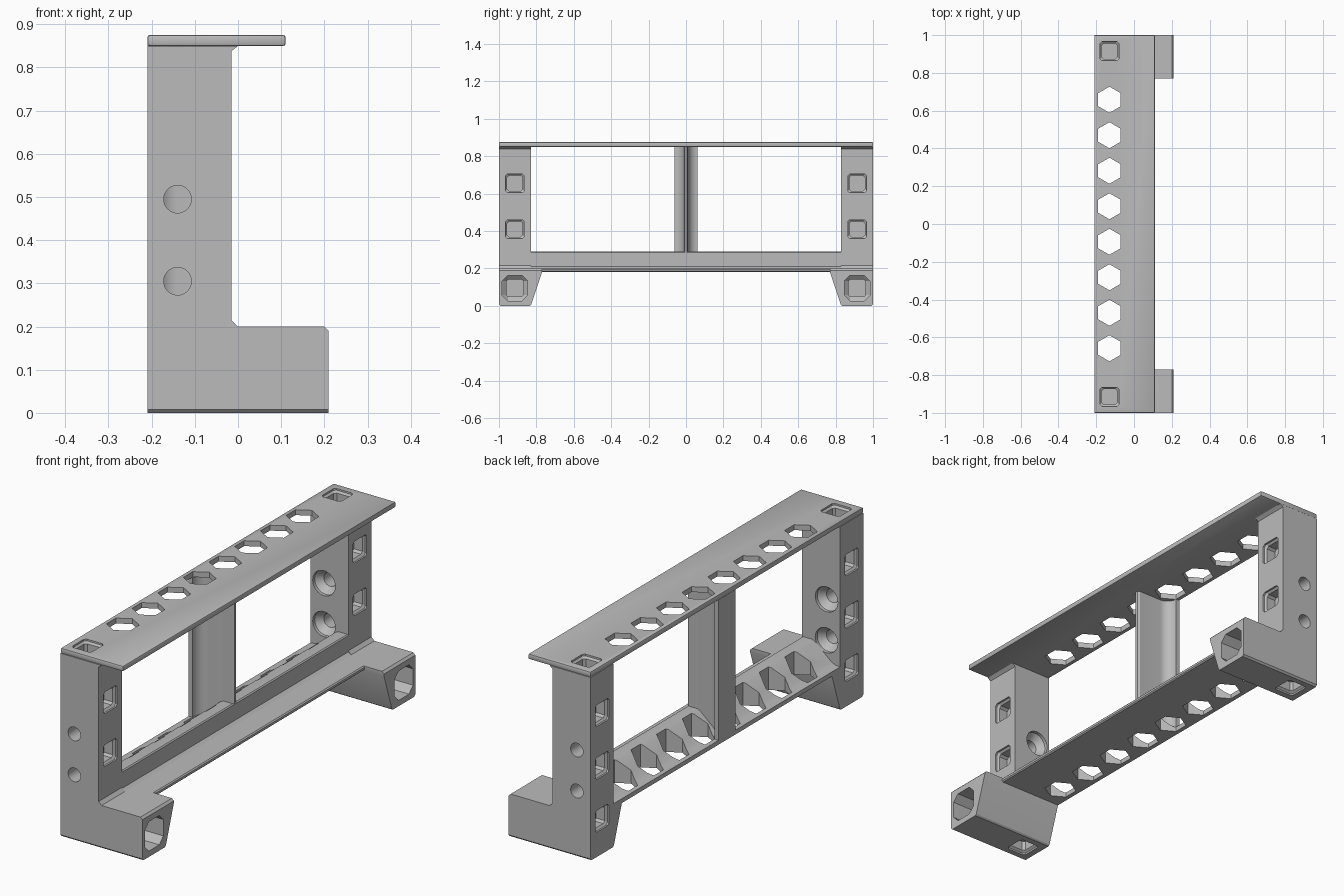
import bpy, bmesh, math

cube = bpy.data.objects.get("Cube")
if cube:
    bpy.data.objects.remove(cube, do_unlink=True)

grey = bpy.data.materials.new("plain grey")
grey.use_nodes = True
grey.diffuse_color = (0.5, 0.5, 0.5, 1)
grey.node_tree.nodes["Principled BSDF"].inputs["Base Color"].default_value = (0.5, 0.5, 0.5, 1)


def place(axis, u, v, d):
    return {"x": (d, u, v), "y": (u, d, v), "z": (u, v, d)}[axis]


def loft(name, axis, rings):
    """Skin a closed solid through (outline, depth) rings along an axis."""
    bm = bmesh.new()
    loops = [[bm.verts.new(place(axis, u, v, d)) for u, v in pts] for pts, d in rings]
    n = len(loops[0])
    bm.faces.new(loops[0])
    bm.faces.new(loops[-1])
    for a, b in zip(loops, loops[1:]):
        for i in range(n):
            j = (i + 1) % n
            bm.faces.new((a[i], a[j], b[j], b[i]))
    bmesh.ops.recalc_face_normals(bm, faces=bm.faces)
    mesh = bpy.data.meshes.new(name)
    bm.to_mesh(mesh)
    bm.free()
    mesh.materials.append(grey)
    obj = bpy.data.objects.new(name, mesh)
    bpy.context.collection.objects.link(obj)
    return obj


def prism(name, axis, pts, a, b):
    return loft(name, axis, [(pts, a), (pts, b)])


def ring(n, radius, cu, cv, turn=0.0):
    return [(cu + radius * math.cos(turn + math.tau * i / n),
             cv + radius * math.sin(turn + math.tau * i / n)) for i in range(n)]


def soft_square(half, cu, cv, cut):
    k = half - cut
    return [(cu + u, cv + v) for u, v in
            ((half, -k), (half, k), (k, half), (-k, half),
             (-half, k), (-half, -k), (-k, -half), (k, -half))]


def pocket(axis, cu, cv, face, inward, depth=0.06):
    """Blind square socket with a chamfered mouth."""
    steps = ((0.05, -0.01), (0.05, 0.008), (0.041, 0.016), (0.041, depth))
    return loft("socket_cutter", axis,
                [(soft_square(h, cu, cv, 0.01), face + inward * d) for h, d in steps])


def activate(obj):
    bpy.ops.object.select_all(action="DESELECT")
    obj.select_set(True)
    bpy.context.view_layer.objects.active = obj


def cut(obj, cutters):
    activate(obj)
    for c in cutters:
        mod = obj.modifiers.new("cut", "BOOLEAN")
        mod.operation, mod.solver, mod.object = "DIFFERENCE", "EXACT", c
        bpy.ops.object.modifier_apply(modifier=mod.name)


BACK, FRONT, END, INNER, MID = -0.21, -0.015, 1.0, 0.83, 0.915
HOLE_X = -0.13
parts, cutters = [], []

# Hexagonal cable holes through the plate and the lower beam
hexes = [prism("hex_cutter", "z", ring(6, 0.069, HOLE_X, (i - 3.5) * 0.188, math.pi / 6), 0.1, 1)
         for i in range(8)]
cutters += hexes

# Top plate with a rounded edge
plate = prism("top_plate", "y", [(BACK, 0.85), (0.11, 0.85), (0.11, 0.875), (BACK, 0.875)], -END, END)
activate(plate)
bevel = plate.modifiers.new("edge", "BEVEL")
bevel.width, bevel.segments = 0.005, 2
bpy.ops.object.modifier_apply(modifier=bevel.name)

# Lower beam: shelf, raised lip and sloped trough behind it
beam = prism("lower_beam", "y",
             [(BACK, 0.18), (0.105, 0.18), (0.11, 0.185), (0.11, 0.195), (0.105, 0.2),
              (0, 0.2), (FRONT, 0.21), (FRONT, 0.285), (-0.02, 0.29), (-0.065, 0.29),
              (-0.08, 0.284), (-0.165, 0.212), (-0.185, 0.202), (BACK, 0.2)], -INNER, INNER)
cut(beam, hexes)

# Centre post: thin web with a filleted rear flange
side = [(-0.025, 0.012)]
for i in range(9):
    a = math.pi / 2 * i / 8
    side.append((-0.14 - 0.05 * math.sin(a), 0.062 - 0.05 * math.cos(a)))
side.append((BACK, 0.062))
outline = [(FRONT, -0.006), (FRONT, 0.006)] + side + [(x, -y) for x, y in reversed(side)]
post = prism("centre_post", "z", outline, 0.19, 0.852)
parts += [plate, beam, post]

for s, end in ((-1, "front"), (1, "back")):
    # Upright pillar
    pillar = prism(end + "_pillar", "y",
                   [(BACK, 0.2), (0, 0.2), (FRONT, 0.215), (FRONT, 0.838), (0, 0.85), (BACK, 0.85)],
                   s * INNER, s * END)
    # Foot with a sloped inner side and rounded top front edge
    outline = [(s * 0.992, 0), (s * 0.835, 0), (s * 0.828, 0.006), (s * 0.77, 0.18),
               (s * 0.77, 0.2), (s * END, 0.2), (s * END, 0.008)]
    foot = loft(end + "_foot", "x",
                [(outline, BACK), (outline, 0.2),
                 ([(y, min(z, 0.19)) for y, z in outline], 0.21)])

    # Sockets on the rear, front, top and bottom
    rear = [pocket("x", s * MID, z, BACK, 1) for z in (0.165, 0.41, 0.655)]
    fore = [pocket("x", s * MID, z, FRONT, -1) for z in (0.41, 0.655)]
    top = pocket("z", HOLE_X, s * MID, 0.875, -1)
    bottom = pocket("z", HOLE_X, s * MID, 0, 1)

    # Countersunk screw holes through the pillar
    screws = [loft("screw_cutter", "y",
                   [(ring(32, r, -0.14, z), s * y) for r, y in
                    ((0.058, 0.82), (0.058, 0.845), (0.032, 0.875), (0.032, 1.01))])
              for z in (0.305, 0.495)]

    # Octagonal mouth at the toe, narrowing to a square bore
    toe = loft("toe_cutter", "x",
               [(soft_square(h, s * MID, 0.095, c), x) for h, c, x in
                ((0.068, 0.03, 0.22), (0.068, 0.03, 0.09), (0.045, 0.008, 0.07), (0.045, 0.008, 0.0))])

    cut(pillar, rear + fore + [top] + screws)
    cut(foot, rear[:1] + [bottom, toe])
    cut(plate, [top])
    cutters += rear + fore + screws + [top, bottom, toe]
    parts += [pillar, foot]

cut(plate, hexes)

for c in cutters:
    bpy.data.objects.remove(c, do_unlink=True)

for p in parts:
    activate(p)
    bpy.ops.object.shade_smooth_by_angle(angle=math.radians(25))
